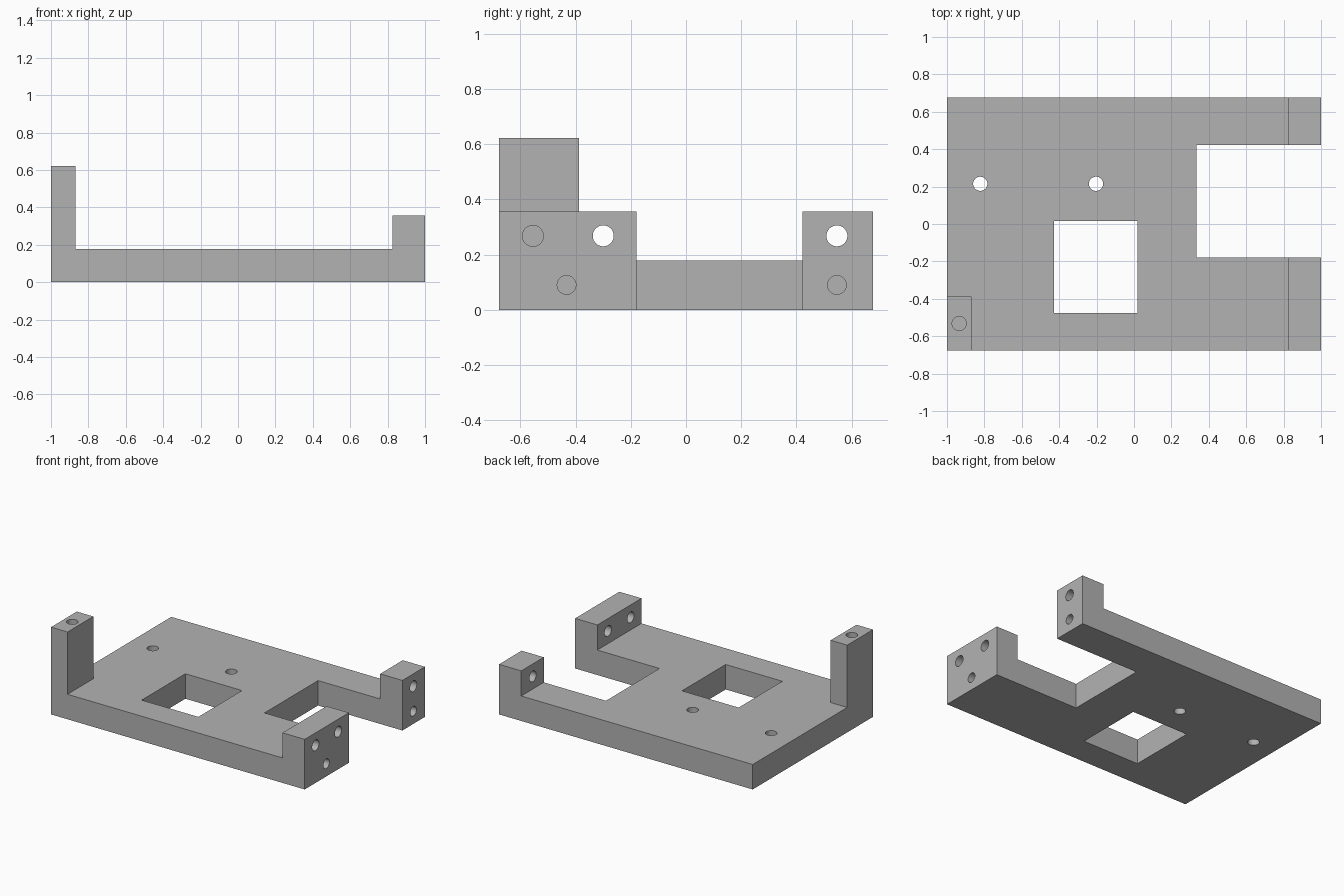
import bpy
import bmesh
from mathutils import Matrix, Vector

if "Cube" in bpy.data.objects:
    bpy.data.objects.remove(bpy.data.objects["Cube"], do_unlink=True)

grey = bpy.data.materials.new("plain grey")
grey.use_nodes = True
colour = (0.45, 0.45, 0.45, 1)
grey.diffuse_color = colour
grey.node_tree.nodes["Principled BSDF"].inputs["Base Color"].default_value = colour

FRONT, BACK, BASE_TOP, LUG_TOP, POST_TOP = -0.677, 0.677, 0.178, 0.357, 0.622
SLOT_FRONT, SLOT_BACK = -0.18, 0.423
LUG_X, POST_X = 0.825, -0.87


def finish(bm, name):
    mesh = bpy.data.meshes.new(name)
    bmesh.ops.recalc_face_normals(bm, faces=bm.faces)
    bm.to_mesh(mesh)
    bm.free()
    mesh.materials.append(grey)
    obj = bpy.data.objects.new(name, mesh)
    bpy.context.collection.objects.link(obj)
    return obj


def box(name, low, high):
    low, high = Vector(low), Vector(high)
    bm = bmesh.new()
    bmesh.ops.create_cube(bm, size=1, matrix=Matrix.Translation((low + high) / 2)
                          @ Matrix.Diagonal((*(high - low), 1)))
    return finish(bm, name)


def drill(name, start, end, radius):
    start, end = Vector(start), Vector(end)
    axis = end - start
    turn = axis.to_track_quat("Z", "Y").to_matrix().to_4x4()
    bm = bmesh.new()
    bmesh.ops.create_cone(bm, cap_ends=True, segments=40, radius1=radius,
                          radius2=radius, depth=axis.length,
                          matrix=Matrix.Translation((start + end) / 2) @ turn)
    return finish(bm, name)


def prism(name, outline, y0, y1):
    """Side profile in x and z, extruded along y."""
    bm = bmesh.new()
    face = bm.faces.new([bm.verts.new((x, y0, z)) for x, z in outline])
    side = bmesh.ops.extrude_face_region(bm, geom=[face])["geom"]
    verts = [v for v in side if isinstance(v, bmesh.types.BMVert)]
    bmesh.ops.translate(bm, verts=verts, vec=(0, y1 - y0, 0))
    return finish(bm, name)


def combine(target, tool, operation):
    mod = target.modifiers.new(tool.name, "BOOLEAN")
    mod.operation = operation
    mod.solver = "EXACT"
    mod.object = tool
    tool.hide_render = True
    tool.hide_set(True)
    bpy.context.view_layer.objects.active = target
    bpy.ops.object.modifier_apply(modifier=mod.name)
    bpy.data.objects.remove(tool, do_unlink=True)


# Base plate with raised end lugs
bracket = prism("bracket", [(-1, 0), (1, 0), (1, LUG_TOP), (LUG_X, LUG_TOP),
                            (LUG_X, BASE_TOP), (-1, BASE_TOP)], FRONT, BACK)

# Corner post
combine(bracket, box("post", (-1, FRONT, 0), (POST_X, -0.387, POST_TOP)), "UNION")

# Open end slot and square window
cutters = [
    box("end_slot", (0.335, SLOT_FRONT, -0.2), (1.2, SLOT_BACK, 0.6)),
    box("window", (-0.427, -0.475, -0.2), (0.02, 0.017, 0.4)),
]
# Plate holes, lug through holes, lug blind holes, post hole
cutters += [drill("plate_hole", (x, 0.215, -0.1), (x, 0.215, 0.3), 0.038)
            for x in (-0.822, -0.203)]
cutters += [drill("lug_hole", (0.7, y, 0.268), (1.1, y, 0.268), 0.038)
            for y in (-0.555, -0.3, 0.547)]
cutters += [drill("blind_hole", (0.7, y, 0.09), (1.1, y, 0.09), 0.034)
            for y in (-0.433, 0.547)]
cutters.append(drill("post_hole", (-0.935, -0.532, 0.35), (-0.935, -0.532, 0.7), 0.038))
for cutter in cutters:
    combine(bracket, cutter, "DIFFERENCE")

# Smooth hole walls, sharp edges elsewhere
bpy.ops.object.select_all(action="DESELECT")
bracket.select_set(True)
bpy.context.view_layer.objects.active = bracket
bpy.ops.object.shade_smooth_by_angle(angle=0.5)
